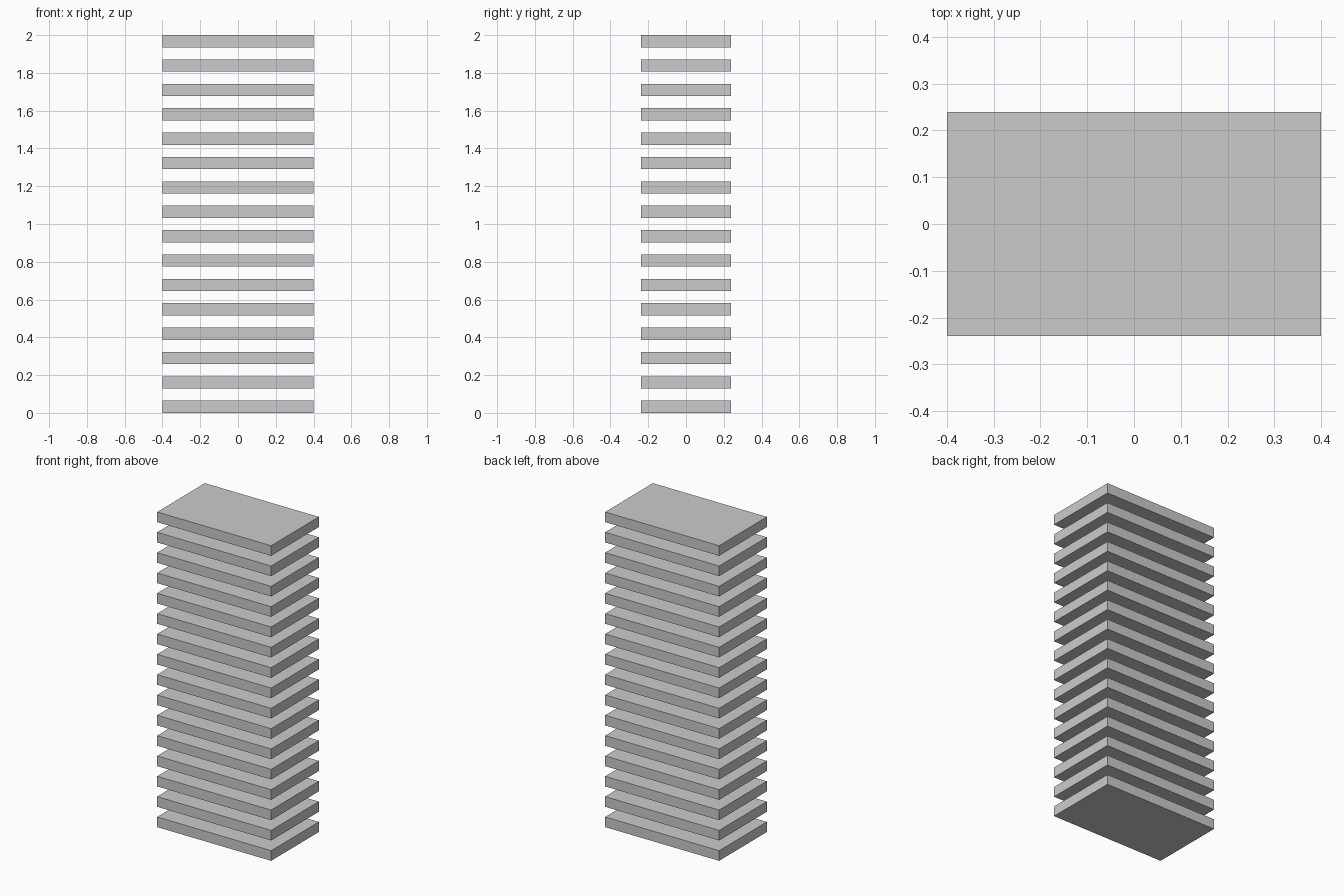
import bpy

if "Cube" in bpy.data.objects:
    bpy.data.objects.remove(bpy.data.objects["Cube"])

COUNT = 16
WIDTH, DEPTH, HEIGHT = 0.80, 0.478, 2.0
THICK = HEIGHT / (2 * COUNT - 1)  # slabs and gaps are equally thick


def slab(name, z):
    bpy.ops.mesh.primitive_cube_add(size=1, location=(0, 0, z))
    obj = bpy.context.object
    obj.name = name
    obj.scale = (WIDTH, DEPTH, THICK)
    bpy.ops.object.transform_apply(location=False, rotation=False, scale=True)
    return obj


# Stack of floating floor slabs
for i in range(COUNT):
    slab(f"floor_slab_{i + 1:02d}", THICK * (2 * i + 0.5))
